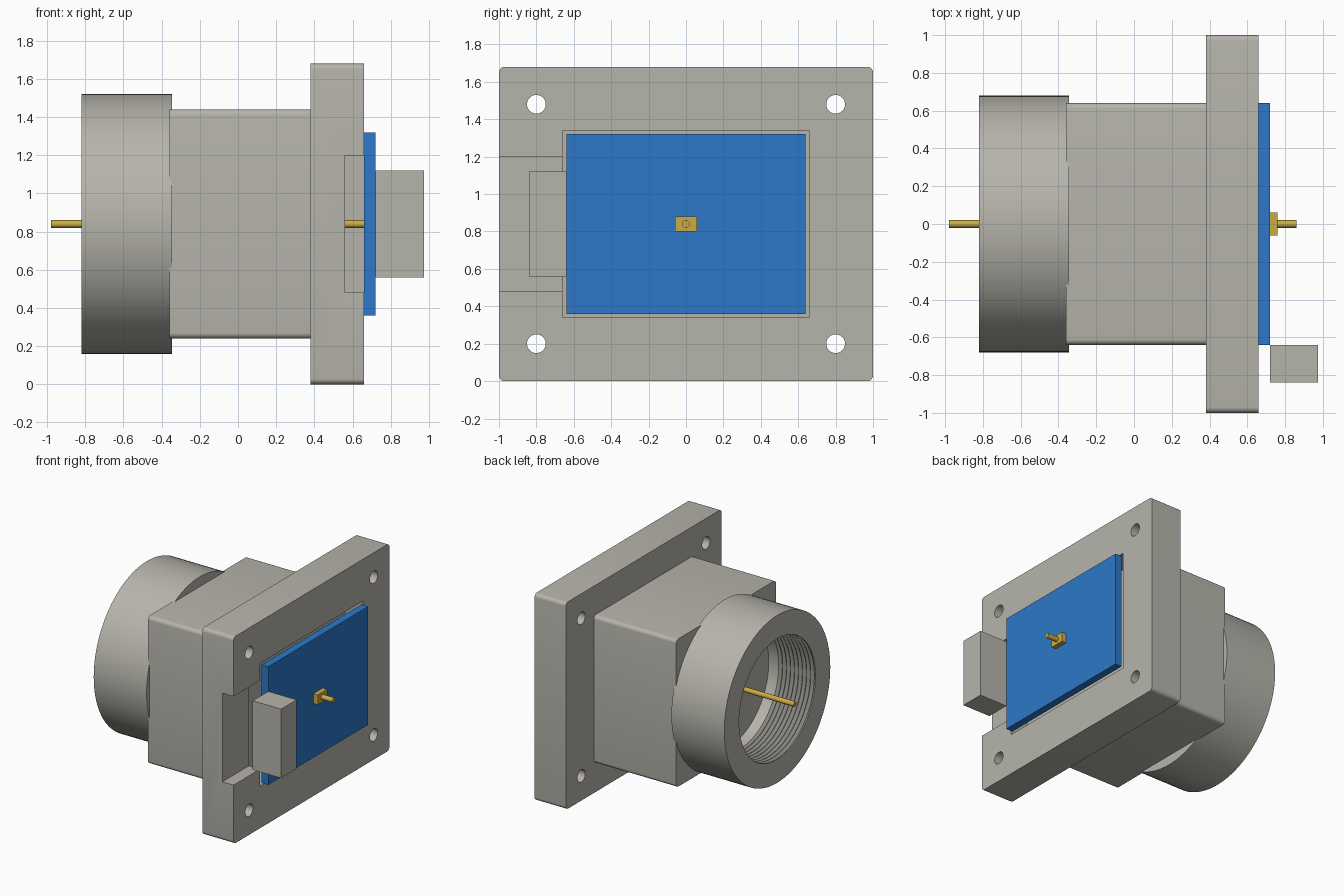
import bpy, bmesh, math
from mathutils import Matrix, Vector

if "Cube" in bpy.data.objects:
    bpy.data.objects.remove(bpy.data.objects["Cube"], do_unlink=True)

MID = 0.84  # height of the bore axis


def material(name, rgb):
    m = bpy.data.materials.new(name)
    m.use_nodes = True
    m.diffuse_color = (*rgb, 1)
    m.node_tree.nodes["Principled BSDF"].inputs["Base Color"].default_value = (*rgb, 1)
    return m


grey = material("housing grey", (0.47, 0.46, 0.41))
blue = material("board blue", (0.025, 0.19, 0.58))
gold = material("contact gold", (0.60, 0.42, 0.06))


def finish(name, bm, mat):
    bmesh.ops.recalc_face_normals(bm, faces=bm.faces)
    mesh = bpy.data.meshes.new(name)
    bm.to_mesh(mesh)
    bm.free()
    mesh.materials.append(mat)
    ob = bpy.data.objects.new(name, mesh)
    bpy.context.collection.objects.link(ob)
    return ob


def activate(ob):
    bpy.ops.object.select_all(action='DESELECT')
    ob.select_set(True)
    bpy.context.view_layer.objects.active = ob


def smooth(ob):
    activate(ob)
    bpy.ops.object.shade_smooth_by_angle(angle=math.radians(30))


def box(name, x, y, z, mat, corner=0):
    """Box between (low, high) limits, with optional rounding of edges along x."""
    bm = bmesh.new()
    bmesh.ops.create_cube(bm, size=1)
    for v in bm.verts:
        v.co = [lim[0] if c < 0 else lim[1] for c, lim in zip(v.co, (x, y, z))]
    if corner:
        edges = [e for e in bm.edges
                 if abs(e.verts[0].co.x - e.verts[1].co.x) > 0.01]
        bmesh.ops.bevel(bm, geom=edges, offset=corner, segments=5,
                        profile=0.5, affect='EDGES')
    return finish(name, bm, mat)


def rod(name, x, y, z, radius, mat, sides=32):
    """Cylinder lying along x."""
    bm = bmesh.new()
    turn = Matrix.Translation((sum(x) / 2, y, z)) @ Matrix.Rotation(math.pi / 2, 4, 'Y')
    bmesh.ops.create_cone(bm, cap_ends=True, segments=sides, radius1=radius,
                          radius2=radius, depth=x[1] - x[0], matrix=turn)
    return finish(name, bm, mat)


def cut(ob, cutter):
    cutter.hide_render = True
    mod = ob.modifiers.new("cut", 'BOOLEAN')
    mod.operation, mod.solver, mod.object = 'DIFFERENCE', 'EXACT', cutter
    activate(ob)
    bpy.ops.object.modifier_apply(modifier=mod.name)
    bpy.data.objects.remove(cutter, do_unlink=True)


# Mounting flange with board pocket, cable slot and four bolt holes
flange = box("flange", (0.38, 0.66), (-1, 1), (0, 1.68), grey, 0.03)
cut(flange, box("pocket_cutter", (0.50, 0.8), (-0.66, 0.66), (0.34, 1.34), grey))
cut(flange, box("slot_cutter", (0.56, 0.8), (-1.1, -0.6), (0.48, 1.20), grey))
for y in (-0.8, 0.8):
    for z in (0.20, 1.48):
        cut(flange, rod("hole_cutter", (0.3, 0.8), y, z, 0.05, grey))
smooth(flange)

# Square body between flange and collar
body = box("body", (-0.36, 0.38), (-0.64, 0.64), (0.24, 1.44), grey, 0.03)
smooth(body)

# Round collar with internally threaded bore, turned from a profile
front, back, floor = -0.82, -0.345, -0.40
outer, bore, root = 0.68, 0.49, 0.52
profile = [(back, 0), (back, outer), (front, outer), (front, bore)]
turns, pitch = 9, 0.036
for i in range(turns):
    start = front + 0.01 + i * pitch
    profile += [(start, bore), (start + pitch * 0.45, root), (start + pitch * 0.9, bore)]
profile += [(floor, bore), (floor, 0)]
bm = bmesh.new()
verts = [bm.verts.new((x, 0, r + MID)) for x, r in profile]
edges = [bm.edges.new(pair) for pair in zip(verts, verts[1:])]
bmesh.ops.spin(bm, geom=verts + edges, cent=(0, 0, MID), axis=(1, 0, 0),
               angle=2 * math.pi, steps=96)
bmesh.ops.remove_doubles(bm, verts=bm.verts, dist=0.0005)
smooth(finish("threaded_collar", bm, grey))

# Circuit board and its side connector
box("circuit_board", (0.66, 0.72), (-0.64, 0.64), (0.36, 1.32), blue)
box("connector", (0.72, 0.975), (-0.84, -0.64), (0.56, 1.12), grey)

# Central contact pin and its mounting block
box("pin_block", (0.72, 0.76), (-0.06, 0.06), (0.80, 0.88), gold)
smooth(rod("contact_pin", (-0.98, 0.86), 0, MID, 0.02, gold, 24))
